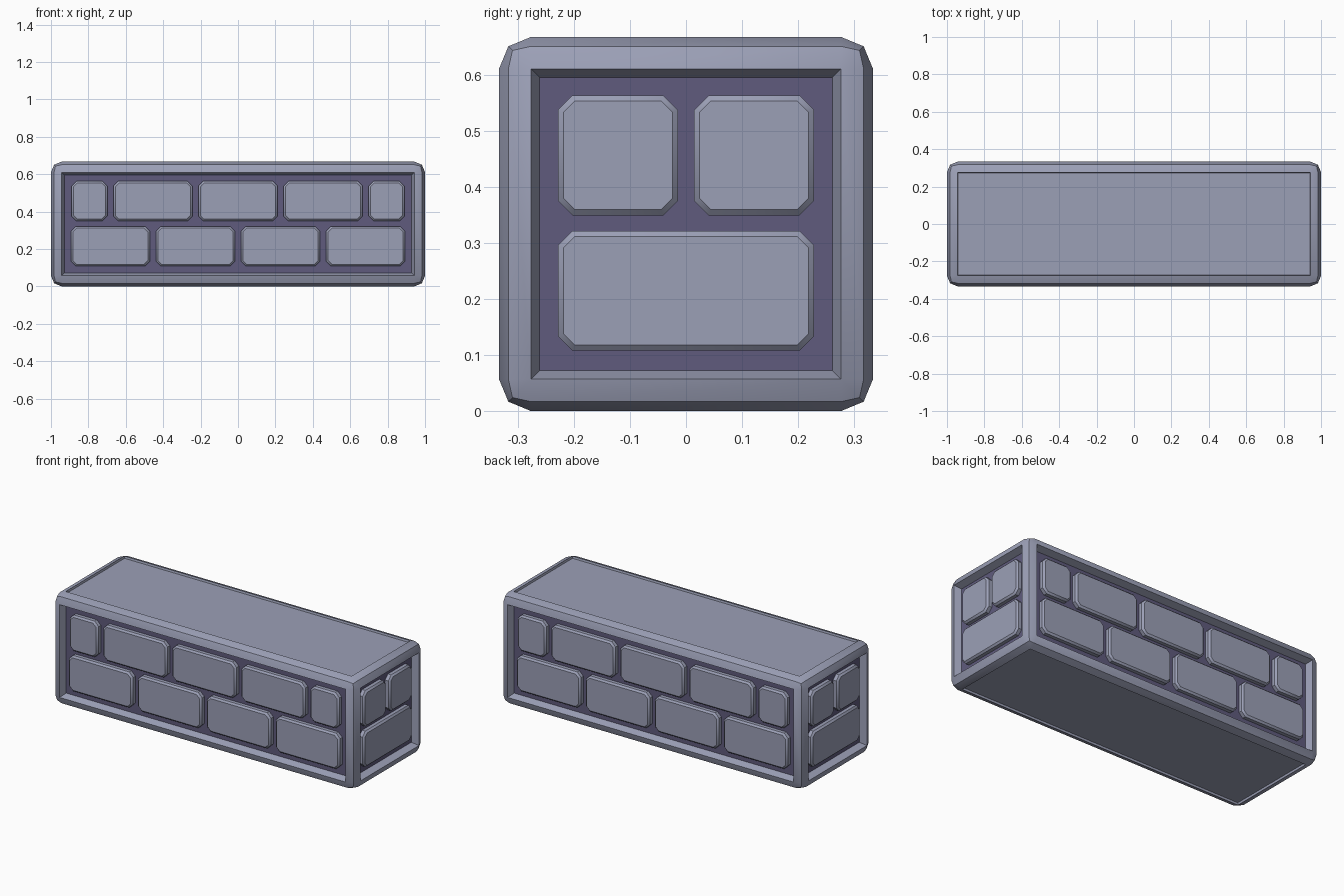
import bpy, bmesh
from math import radians, pi
from mathutils import Matrix, Vector

cube = bpy.data.objects.get("Cube")
if cube:
    bpy.data.objects.remove(cube, do_unlink=True)

LENGTH, WIDTH = 2.0, 0.667
BEVEL, RECESS = 0.057, 0.04


def material(name, rgb):
    m = bpy.data.materials.new(name)
    m.use_nodes = True
    m.diffuse_color = (*rgb, 1)
    m.node_tree.nodes["Principled BSDF"].inputs["Base Color"].default_value = (*rgb, 1)
    return m


stone = material("grey stone", (0.33, 0.35, 0.47))
mortar = material("dark mortar", (0.115, 0.105, 0.205))


def finish(name, bm, mats):
    bmesh.ops.recalc_face_normals(bm, faces=bm.faces)
    mesh = bpy.data.meshes.new(name)
    bm.to_mesh(mesh)
    bm.free()
    for m in mats:
        mesh.materials.append(m)
    ob = bpy.data.objects.new(name, mesh)
    bpy.context.collection.objects.link(ob)
    bpy.ops.object.select_all(action="DESELECT")
    bpy.context.view_layer.objects.active = ob
    ob.select_set(True)
    bpy.ops.object.shade_smooth_by_angle(angle=radians(35))
    return ob


def box(size, centre):
    bm = bmesh.new()
    bmesh.ops.create_cube(bm, size=1)
    bmesh.ops.scale(bm, vec=size, verts=bm.verts)
    bmesh.ops.translate(bm, vec=centre, verts=bm.verts)
    return bm


def bevel(bm, edges, offset, segments=1):
    bmesh.ops.bevel(bm, geom=edges, offset=offset, segments=segments,
                    profile=0.5, affect="EDGES")


# Rounded block with recessed panels on every side
bm = box((LENGTH, WIDTH, WIDTH), (0, 0, WIDTH / 2))
bevel(bm, bm.edges[:], BEVEL, 2)
bm.normal_update()
panels = [f for f in bm.faces if f.calc_area() > 0.2]
walls = [f for f in panels if abs(f.normal.z) < 0.5]
caps = [f for f in panels if abs(f.normal.z) > 0.5]
bmesh.ops.inset_individual(bm, faces=walls, thickness=0.021, depth=-RECESS)
bmesh.ops.inset_individual(bm, faces=caps, thickness=0.004, depth=-0.012)
for f in walls:
    f.material_index = 1
finish("block_frame", bm, [stone, mortar])


# Bricks: chamfered corners and a softened outer edge
def brick(name, wall, x0, x1, z0, z1):
    half, angle = wall
    back, front = half - RECESS - 0.005, half - 0.009
    bm = box((x1 - x0, front - back, z1 - z0),
             ((x0 + x1) / 2, -(front + back) / 2, (z0 + z1) / 2))
    bevel(bm, [e for e in bm.edges
               if abs((e.verts[0].co - e.verts[1].co).y) > 0.01], 0.026)
    bevel(bm, [e for e in bm.edges
               if all(v.co.y < -front + 0.001 for v in e.verts)], 0.01)
    bm.transform(Matrix.Rotation(angle, 4, "Z"))
    finish(name, bm, [stone])


LOWER, UPPER = (0.108, 0.321), (0.349, 0.563)


def row(name, wall, widths, heights, gap):
    x = -(sum(widths) + gap * (len(widths) - 1)) / 2
    for i, w in enumerate(widths):
        brick(f"{name}_brick_{i + 1}", wall, x, x + w, *heights)
        x += w + gap


long_walls = {"front": (WIDTH / 2, 0), "back": (WIDTH / 2, pi)}
end_walls = {"left": (LENGTH / 2, pi / 2), "right": (LENGTH / 2, -pi / 2)}
for side, wall in long_walls.items():
    row(side + "_lower", wall, [0.422] * 4, LOWER, 0.033)
    row(side + "_upper", wall, [0.19] + [0.422] * 3 + [0.19], UPPER, 0.033)
for side, wall in end_walls.items():
    row(side + "_lower", wall, [0.457], LOWER, 0)
    row(side + "_upper", wall, [0.214] * 2, UPPER, 0.029)
